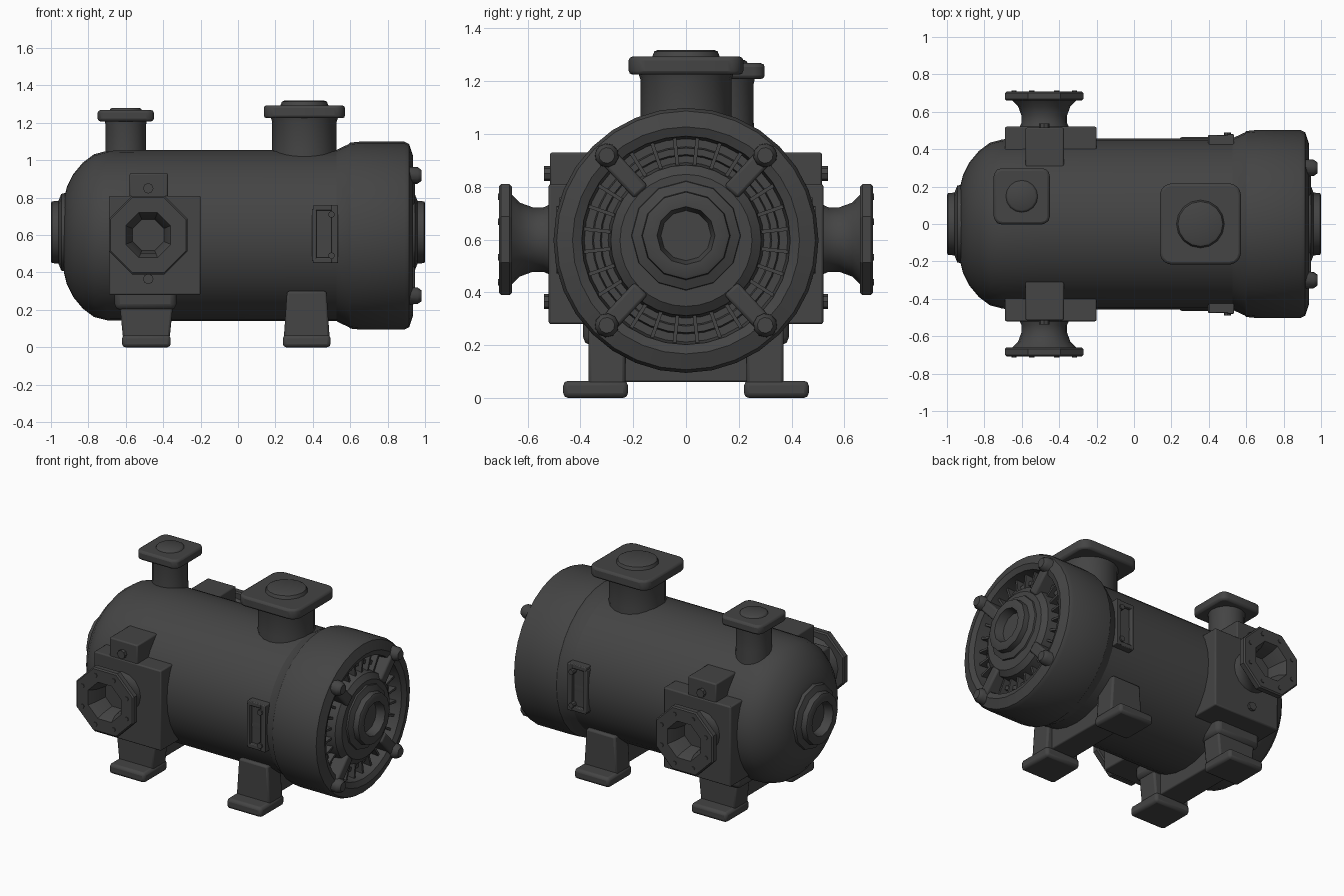
import bpy, bmesh
from math import pi, sin, cos, radians
from mathutils import Matrix, Vector

cube = bpy.data.objects.get("Cube")
if cube:
    bpy.data.objects.remove(cube)

iron = bpy.data.materials.new("dark_cast_iron")
iron.use_nodes = True
colour = (0.058, 0.058, 0.058, 1)
iron.diffuse_color = colour
bsdf = iron.node_tree.nodes["Principled BSDF"]
bsdf.inputs["Base Color"].default_value = colour
bsdf.inputs["Roughness"].default_value = 0.7

AXIS_Z = 0.597
TO_X = Matrix.Rotation(pi / 2, 4, 'Y')


def finish(name, bm, matrix=Matrix(), bevel=0, angle=35):
    bmesh.ops.remove_doubles(bm, verts=bm.verts, dist=1e-5)
    bmesh.ops.recalc_face_normals(bm, faces=bm.faces)
    bm.transform(matrix)
    mesh = bpy.data.meshes.new(name)
    bm.to_mesh(mesh)
    bm.free()
    mesh.materials.append(iron)
    ob = bpy.data.objects.new(name, mesh)
    bpy.context.collection.objects.link(ob)
    if bevel:
        mod = ob.modifiers.new("bevel", 'BEVEL')
        mod.width = bevel
        mod.segments = 2
    bpy.ops.object.select_all(action='DESELECT')
    ob.select_set(True)
    bpy.context.view_layer.objects.active = ob
    bpy.ops.object.shade_smooth_by_angle(angle=radians(angle))
    return ob


def lathe(name, profile, sides, matrix=Matrix(), phase=0.0, angle=35):
    """Spin (radius, height) points around z, then place."""
    bm = bmesh.new()
    rings = []
    for r, h in profile:
        rings.append([bm.verts.new((r * cos(phase + 2 * pi * i / sides),
                                    r * sin(phase + 2 * pi * i / sides), h))
                      for i in range(sides)])
    for a, b in zip(rings, rings[1:]):
        for i in range(sides):
            j = (i + 1) % sides
            bm.faces.new((a[i], a[j], b[j], b[i]))
    return finish(name, bm, matrix, 0, angle)


def box(name, lo, hi, bevel=0.01, top_scale=(1, 1), matrix=Matrix()):
    """Box between two corners, with an optional scaled top."""
    lo, hi = Vector(lo), Vector(hi)
    bm = bmesh.new()
    bmesh.ops.create_cube(bm, size=1)
    for v in bm.verts:
        if v.co.z > 0:
            v.co.x *= top_scale[0]
            v.co.y *= top_scale[1]
        v.co = (lo + hi) / 2 + Vector(a * b for a, b in zip(v.co, hi - lo))
    return finish(name, bm, matrix, bevel)


def disc(name, radius, h0, h1, sides, matrix):
    return lathe(name, [(0, h0), (radius, h0), (radius, h1), (0, h1)], sides, matrix)


# Main vessel with domed rear end
lathe("vessel", [(0, -0.93), (0.2, -0.93), (0.26, -0.915), (0.33, -0.88),
                 (0.39, -0.83), (0.435, -0.77), (0.453, -0.7), (0.457, -0.5),
                 (0.457, 0.56), (0, 0.56)], 32,
      Matrix.Translation((0, 0, AXIS_Z)) @ TO_X)

# Large end bell with stepped recess
end = Matrix.Translation((0, 0, AXIS_Z)) @ TO_X
lathe("end_bell", [(0.44, 0.5), (0.465, 0.54), (0.488, 0.59), (0.497, 0.6),
                   (0.502, 0.65), (0.502, 0.89), (0.49, 0.915), (0.43, 0.935),
                   (0.395, 0.92), (0.385, 0.83), (0.355, 0.83), (0.35, 0.86),
                   (0.325, 0.86), (0.32, 0.84), (0.295, 0.84), (0.285, 0.91),
                   (0.25, 0.935), (0, 0.935)], 32, end)

# Shaft hub and rear port, each a collar with an open bore
collar = [(0.215, 0.9), (0.205, 0.945), (0.168, 0.96), (0.165, 0.995),
          (0.155, 1.0), (0.11, 1.0), (0.095, 0.945), (0, 0.945)]
lathe("shaft_hub", collar, 12, Matrix.Translation((0, 0, 0.615)) @ TO_X)
lathe("rear_port", collar, 12,
      Matrix.Translation((0, 0, 0.615)) @ Matrix.Rotation(pi, 4, 'Z') @ TO_X)

# Cooling ribs inside the recess
for i in range(28):
    turn = Matrix.Translation((0, 0, AXIS_Z)) @ Matrix.Rotation(2 * pi * (i + 0.5) / 28, 4, 'X')
    box("recess_rib", (0.8, -0.007, 0.28), (0.885, 0.007, 0.395), 0, matrix=turn)

# Diagonal arms with lugs
for i in range(4):
    turn = Matrix.Translation((0, 0, AXIS_Z)) @ Matrix.Rotation(radians(47 if i % 2 else 43) + i * pi / 2, 4, 'X')
    box("end_arm", (0.83, -0.035, 0.25), (0.945, 0.035, 0.45), 0.012, matrix=turn)
    lathe("end_lug", [(0, 0.85), (0.048, 0.85), (0.045, 0.96), (0.03, 0.98), (0, 0.98)],
          10, turn @ Matrix.Translation((0, 0, 0.44)) @ TO_X)

# Side ports, mirrored left and right
for side, s in (("left", 1), ("right", -1)):
    out = Matrix.Translation((-0.48, 0, 0.6)) @ Matrix.Rotation(-s * pi / 2, 4, 'X')

    def ybox(name, x0, x1, y0, y1, z0, z1, bevel=0.008):
        ya, yb = sorted((s * y0, s * y1))
        return box(side + "_" + name, (x0, ya, z0), (x1, yb, z1), bevel)

    ybox("port_plate", -0.69, -0.2, 0.28, 0.52, 0.28, 0.81)
    ybox("port_tab", -0.58, -0.375, 0.25, 0.515, 0.78, 0.93)
    lathe(side + "_port_neck", [(0.14, 0.5), (0.122, 0.54), (0.122, 0.58),
                                (0.14, 0.63), (0.18, 0.67)], 16, out)
    lathe(side + "_port_flange", [(0.15, 0.66), (0.218, 0.66), (0.227, 0.668),
                                  (0.227, 0.7), (0.218, 0.708), (0.13, 0.708),
                                  (0.105, 0.66), (0.09, 0.58), (0, 0.58)],
          8, out, pi / 8, 25)
    for i in range(8):
        a = pi / 8 + i * pi / 4
        disc(side + "_flange_bolt", 0.014, 0.7, 0.713, 6,
             out @ Matrix.Translation((0.175 * cos(a), 0.175 * sin(a), 0)))
    for z in (0.85, 0.365):
        disc(side + "_plate_bolt", 0.028, 0.5, 0.538, 8,
             Matrix.Translation((-0.48, 0, z)) @ Matrix.Rotation(-s * pi / 2, 4, 'X'))

    # Framed inspection bracket near the bell
    ybox("bracket_back", 0.4, 0.53, 0.38, 0.455, 0.45, 0.76, 0.005)
    ybox("bracket_post", 0.5, 0.535, 0.4, 0.48, 0.45, 0.76, 0.005)
    ybox("bracket_edge", 0.395, 0.42, 0.4, 0.475, 0.46, 0.74, 0.005)
    for z in (0.45, 0.73):
        ybox("bracket_bar", 0.4, 0.53, 0.38, 0.475, z, z + 0.03, 0.005)
    for z in (0.49, 0.71):
        disc(side + "_bracket_bolt", 0.018, 0.45, 0.49, 8,
             Matrix.Translation((0.5, 0, z)) @ Matrix.Rotation(-s * pi / 2, 4, 'X'))

    # Feet and pillars
    for end_name, x0, x1, top in (("rear", -0.62, -0.36, 1.2), ("front", 0.24, 0.495, 0.86)):
        ya, yb = sorted((s * 0.22, s * 0.465))
        box(f"{side}_{end_name}_foot", (x0, ya, 0), (x1, yb, 0.065), 0.018)
        ya, yb = sorted((s * 0.23, s * 0.37))
        box(f"{side}_{end_name}_pillar", (x0 + 0.005, ya, 0.05), (x1 - 0.005, yb, 0.3),
            0.012, (top, 1))
    # Flared rear saddle under the vessel
    ya, yb = sorted((s * 0.2, s * 0.39))
    box(side + "_rear_saddle", (-0.66, ya, 0.2), (-0.33, yb, 0.36), 0.03)

# Cross webs joining the feet
for name, x0, x1 in (("rear_web", -0.58, -0.4), ("front_web", 0.28, 0.45)):
    box(name, (x0, -0.25, 0.06), (x1, 0.25, 0.25), 0.008)


# Top connections: neck, rounded square flange, raised cover
def top_port(name, x, y, half, neck, z0, z1, cap_r, cap_z):
    at = Matrix.Translation((x, y, 0))
    lathe(name + "_neck", [(neck * 1.05, 0.9), (neck, 1.06), (neck, z0 - 0.02),
                           (neck * 1.08, z0 + 0.02)], 20, at)
    bm = bmesh.new()
    bmesh.ops.create_cube(bm, size=1)
    bmesh.ops.scale(bm, vec=(half * 2, half * 2, z1 - z0), verts=bm.verts)
    upright = [e for e in bm.edges if abs(e.verts[0].co.z - e.verts[1].co.z) > 0.01]
    bmesh.ops.bevel(bm, geom=upright, offset=half * 0.28, segments=3,
                    profile=0.5, affect='EDGES')
    finish(name + "_flange", bm, Matrix.Translation((x, y, (z0 + z1) / 2)), 0.014)
    lathe(name + "_cover", [(cap_r * 1.1, z1 - 0.01), (cap_r, cap_z - 0.005),
                            (cap_r * 0.9, cap_z), (0, cap_z)], 16, at)


top_port("large_top_port", 0.355, 0.0, 0.217, 0.172, 1.225, 1.293, 0.12, 1.318)
top_port("small_top_port", -0.6, 0.148, 0.15, 0.108, 1.208, 1.268, 0.082, 1.28)
